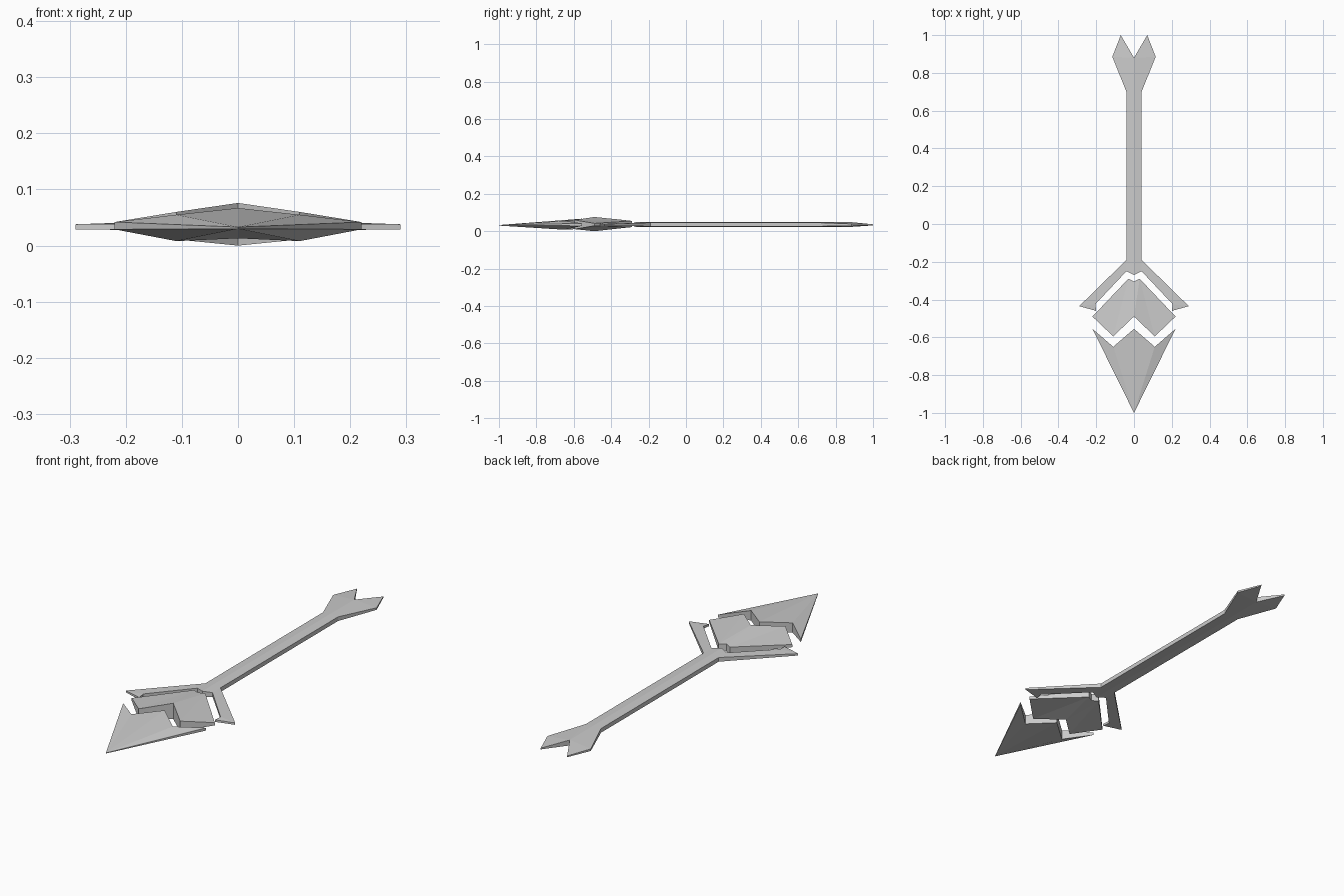
import bpy
import bmesh

if "Cube" in bpy.data.objects:
    bpy.data.objects.remove(bpy.data.objects["Cube"])


def mirrored_plate(name, points, faces):
    """Right half of a flat plate: points are (x, y, top z, bottom z), mirrored over x = 0."""
    bm = bmesh.new()
    top = [bm.verts.new((x, y, t)) for x, y, t, b in points]
    low = [bm.verts.new((x, y, b)) for x, y, t, b in points]
    edges = {(f[i], f[(i + 1) % len(f)]) for f in faces for i in range(len(f))}
    for f in faces:
        bm.faces.new([top[i] for i in f])
        bm.faces.new([low[i] for i in reversed(f)])
    # side walls on the outer outline only
    for a, b in edges:
        on_centre = points[a][0] == 0 and points[b][0] == 0
        if (b, a) not in edges and not on_centre:
            bm.faces.new((top[b], top[a], low[a], low[b]))
    bmesh.ops.recalc_face_normals(bm, faces=bm.faces)
    mesh = bpy.data.meshes.new(name)
    bm.to_mesh(mesh)
    bm.free()
    obj = bpy.data.objects.new(name, mesh)
    bpy.context.collection.objects.link(obj)
    mod = obj.modifiers.new("Mirror", 'MIRROR')
    mod.use_clip = True
    mod.merge_threshold = 0.0005
    return obj


# pointed tip
mirrored_plate("arrow_tip", [
    (0, -1.0, 0.033, 0.030),
    (0.22, -0.555, 0.042, 0.029),
    (0.11, -0.65, 0.055, 0.008),
    (0, -0.555, 0.067, 0.013),
], [(0, 1, 2), (0, 2, 3)])

# chevron block behind the tip
mirrored_plate("arrow_chevron", [
    (0, -0.49, 0.076, 0.0),
    (0.11, -0.595, 0.060, 0.011),
    (0.22, -0.49, 0.042, 0.029),
    (0.03, -0.29, 0.055, 0.022),
    (0, -0.305, 0.057, 0.021),
], [(0, 1, 3), (1, 2, 3), (0, 3, 4)])

# shaft with swept barbs and forked tail
mirrored_plate("arrow_shaft", [
    (0, -0.27, 0.050, 0.022),
    (0.04, -0.25, 0.046, 0.026),
    (0.205, -0.425, 0.041, 0.029),
    (0.20, -0.46, 0.039, 0.029),
    (0.29, -0.435, 0.038, 0.029),
    (0.04, -0.19, 0.046, 0.026),
    (0.04, 0.70, 0.046, 0.026),
    (0.115, 0.885, 0.039, 0.029),
    (0.07, 1.0, 0.037, 0.031),
    (0, 0.88, 0.049, 0.023),
    (0, -0.19, 0.050, 0.022),
    (0, 0.70, 0.050, 0.022),
], [(0, 1, 5, 10), (1, 2, 4, 5), (2, 3, 4), (10, 5, 6, 11),
    (11, 6, 9), (6, 7, 9), (7, 8, 9)])
